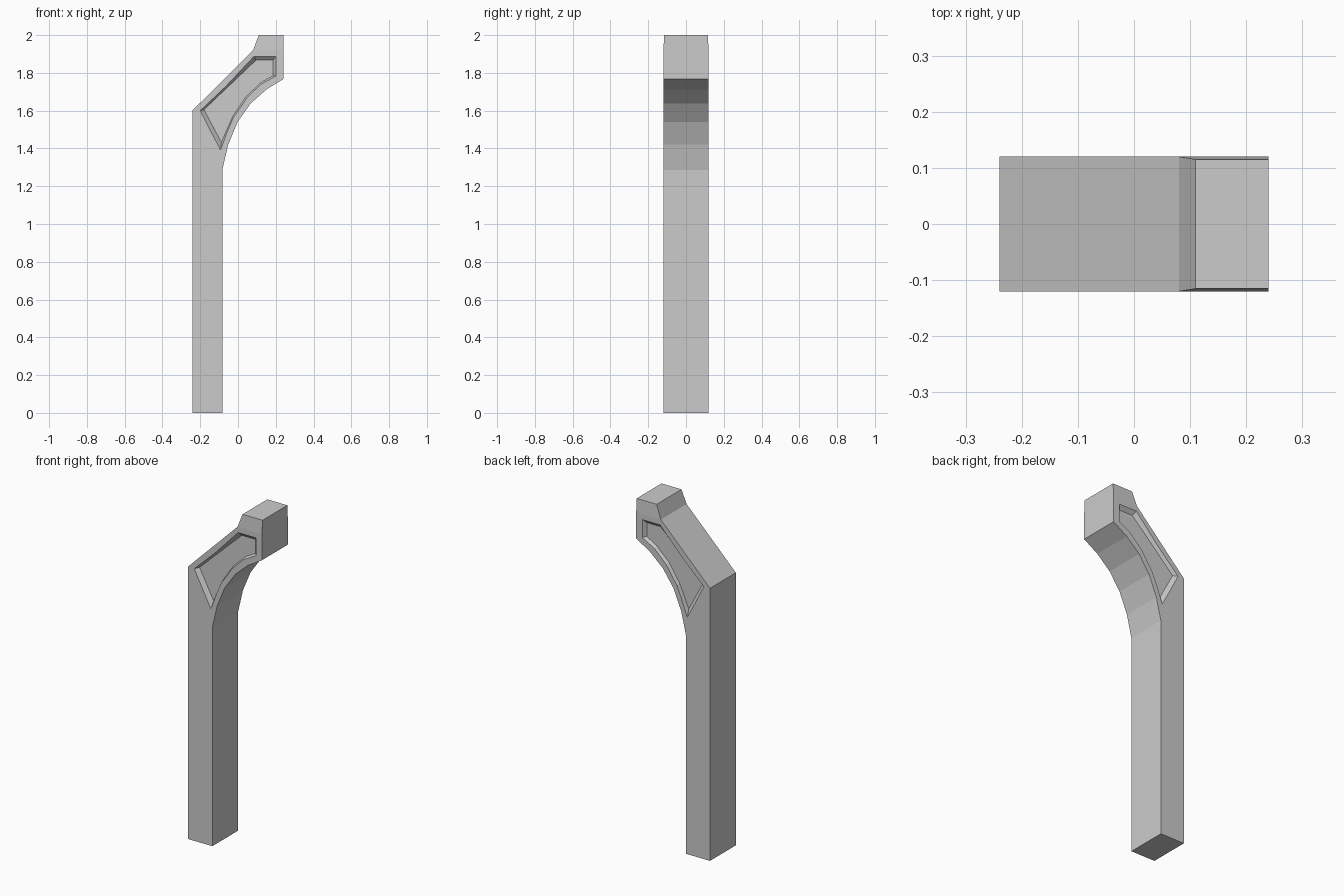
import bpy, bmesh

if "Cube" in bpy.data.objects:
    bpy.data.objects.remove(bpy.data.objects["Cube"])

HALF = 0.12      # half thickness in y
DEPTH = 0.02     # depth of the side recesses

# Side outline of post, curved brace and top block (x, z)
OUTLINE = [(-0.24, 0), (-0.083, 0), (-0.083, 1.287), (-0.052, 1.42), (-0.002, 1.54),
           (0.066, 1.637), (0.15, 1.712), (0.24, 1.767), (0.24, 1.92), (0.24, 2.0),
           (0.11, 2.0), (0.08, 1.92), (-0.24, 1.602)]

# Recess outline at the surface and at its floor (x, z)
RIM = [(-0.20, 1.60), (-0.092, 1.392), (-0.025, 1.562), (0.045, 1.665),
       (0.122, 1.74), (0.20, 1.783), (0.20, 1.888), (0.085, 1.888)]
FLOOR = [(-0.18, 1.605), (-0.088, 1.432), (-0.028, 1.57), (0.04, 1.672),
         (0.12, 1.748), (0.185, 1.785), (0.185, 1.867), (0.095, 1.867)]


def loft(bm, ring_a, ya, ring_b, yb):
    """Closed solid between two matching outlines at two y positions."""
    a = [bm.verts.new((x, ya, z)) for x, z in ring_a]
    b = [bm.verts.new((x, yb, z)) for x, z in ring_b]
    bm.faces.new(a)
    bm.faces.new(b[::-1])
    n = len(a)
    for i in range(n):
        j = (i + 1) % n
        bm.faces.new((a[j], a[i], b[i], b[j]))
    return a, b


def make_object(name, bm):
    bmesh.ops.recalc_face_normals(bm, faces=bm.faces)
    mesh = bpy.data.meshes.new(name)
    bm.to_mesh(mesh)
    bm.free()
    obj = bpy.data.objects.new(name, mesh)
    bpy.context.collection.objects.link(obj)
    return obj


# Post body, with the top block tapering slightly in thickness
bm = bmesh.new()
for ring in loft(bm, OUTLINE, -HALF, OUTLINE, HALF):
    bmesh.ops.connect_verts(bm, verts=[ring[8], ring[11]])
    for v in (ring[9], ring[10]):
        v.co.y *= 0.96
post = make_object("bracket_post", bm)

# Sloped-wall recess cutters, one per side, starting outside the surface
bm = bmesh.new()
outside = [(2 * r[0] - f[0], 2 * r[1] - f[1]) for r, f in zip(RIM, FLOOR)]
for side in (-1, 1):
    loft(bm, outside, side * (HALF + DEPTH), FLOOR, side * (HALF - DEPTH))
cutter = make_object("recess_cutter", bm)
cutter.hide_render = True
cutter.display_type = 'WIRE'

cut = post.modifiers.new("side_recesses", 'BOOLEAN')
cut.operation = 'DIFFERENCE'
cut.solver = 'EXACT'
cut.object = cutter
